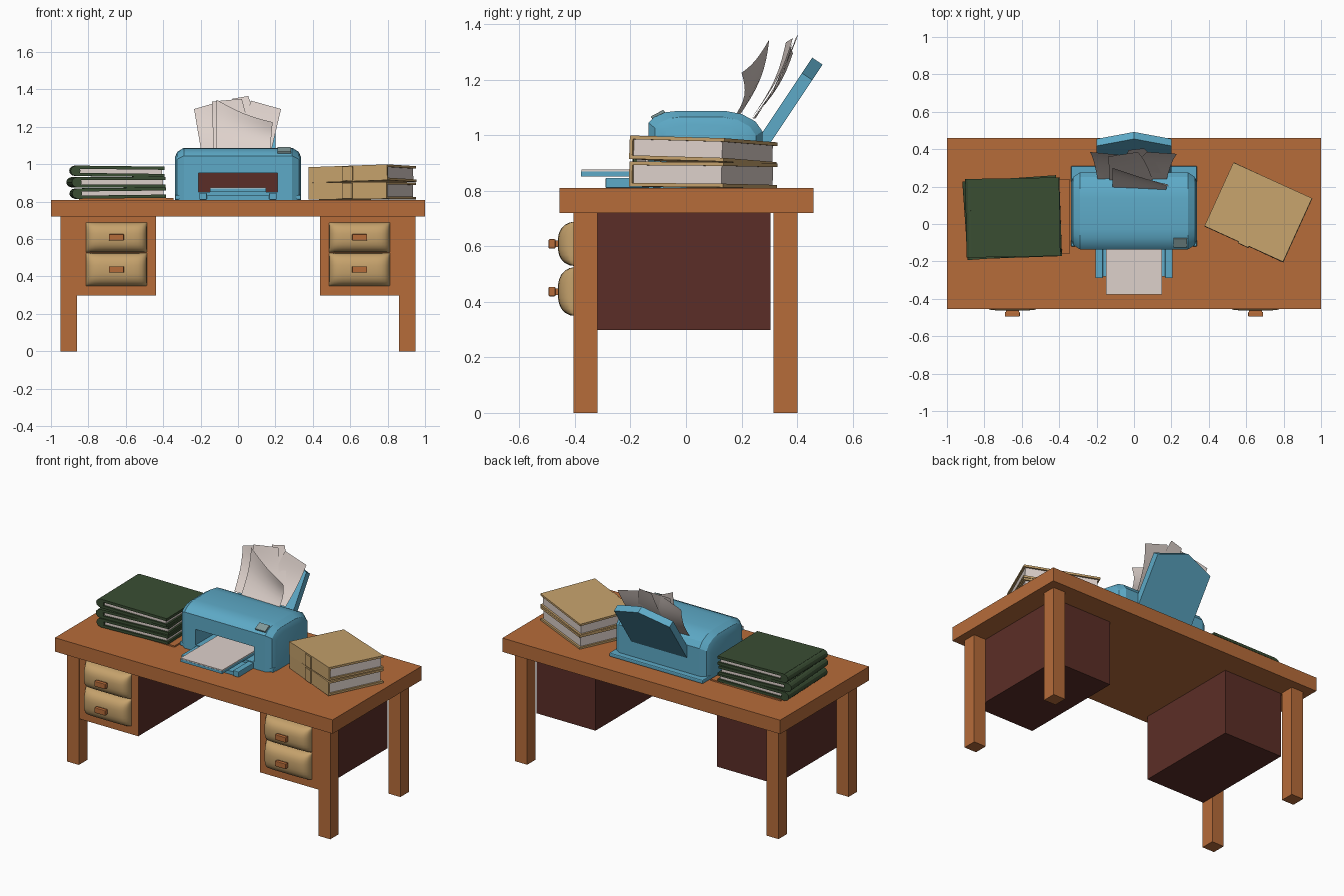
import bpy, bmesh, math
from mathutils import Vector, Matrix

if "Cube" in bpy.data.objects:
    bpy.data.objects.remove(bpy.data.objects["Cube"])


def material(name, *rgb):
    m = bpy.data.materials.new(name)
    m.diffuse_color = (*rgb, 1)
    m.use_nodes = True
    m.node_tree.nodes["Principled BSDF"].inputs["Base Color"].default_value = m.diffuse_color
    return m


WOOD = material("orange wood", 0.47, 0.15, 0.042)
BROWN = material("dark brown", 0.105, 0.027, 0.02)
BEIGE = material("beige", 0.56, 0.36, 0.15)
GREEN = material("dark green", 0.042, 0.075, 0.033)
BLUE = material("printer blue", 0.11, 0.40, 0.57)
PAPER = material("paper", 0.73, 0.64, 0.60)
GREY = material("button grey", 0.22, 0.32, 0.32)


def finish(name, bm, mats, smooth=None):
    bmesh.ops.recalc_face_normals(bm, faces=bm.faces)
    me = bpy.data.meshes.new(name)
    bm.to_mesh(me)
    bm.free()
    for m in mats:
        me.materials.append(m)
    ob = bpy.data.objects.new(name, me)
    bpy.context.collection.objects.link(ob)
    if smooth:
        bpy.ops.object.select_all(action='DESELECT')
        ob.select_set(True)
        bpy.context.view_layer.objects.active = ob
        bpy.ops.object.shade_smooth_by_angle(angle=math.radians(smooth))
    return ob


def add_box(bm, lo, hi, mat=0):
    lo, hi = Vector(lo), Vector(hi)
    mtx = Matrix.Translation((lo + hi) / 2) @ Matrix.Diagonal((*(hi - lo), 1))
    geo = bmesh.ops.create_cube(bm, size=1, matrix=mtx)
    for f in {f for v in geo["verts"] for f in v.link_faces}:
        f.material_index = mat


def box(name, lo, hi, mat, bevel=0):
    bm = bmesh.new()
    add_box(bm, lo, hi)
    if bevel:
        bmesh.ops.bevel(bm, geom=bm.edges[:], offset=bevel, segments=2,
                        profile=0.5, affect='EDGES')
    return finish(name, bm, [mat])


def grid(name, func, nu, nv, mat):
    """Smooth sheet from func(u, v), both in 0..1."""
    bm = bmesh.new()
    rows = [[bm.verts.new(func(i / nu, j / nv)) for i in range(nu + 1)] for j in range(nv + 1)]
    for a, b in zip(rows, rows[1:]):
        for i in range(nu):
            bm.faces.new((a[i], a[i + 1], b[i + 1], b[i]))
    return finish(name, bm, [mat], 60)


# Desk top and legs
box("desk_top", (-1, -0.455, 0.72), (1, 0.46, 0.81), WOOD)
for sx, side in ((-1, "left"), (1, "right")):
    for y, end in ((-0.405, "front"), (0.315, "back")):
        x = sx * 0.905
        box(f"{end}_{side}_leg", (x - 0.043, y, 0), (x + 0.043, y + 0.087, 0.72), WOOD)

    # Drawer pedestal with a wooden front
    c = sx * 0.65
    ped = box(f"{side}_pedestal", (c - 0.212, -0.40, 0.298), (c + 0.212, 0.305, 0.72), BROWN)
    ped.data.materials.append(WOOD)
    for p in ped.data.polygons:
        p.material_index = int(p.normal.y < -0.5)

    # Cushioned drawers with handles
    for n, (z, h) in enumerate(((0.437, 0.088), (0.609, 0.08))):
        def cushion(u, v):
            a, b = -math.cos(math.pi * u), -math.cos(math.pi * v)
            d = 0.062 * max(0, 1 - abs(a) ** 7) ** 0.5 * max(0, 1 - abs(b) ** 2.8) ** 0.5
            return (c + 0.163 * a, -0.40 - d, z + h * b)
        grid(f"{side}_drawer_{n}", cushion, 16, 12, BEIGE)
        box(f"{side}_handle_stem_{n}", (c - 0.034, -0.475, z - 0.012),
            (c + 0.034, -0.45, z + 0.012), WOOD)
        box(f"{side}_handle_{n}", (c - 0.04, -0.495, z - 0.017),
            (c + 0.04, -0.47, z + 0.017), WOOD, 0.004)

# Printer body: side profile lofted across x with shrunken ends
profile = [(-0.135, 0.81), (-0.135, 1.045), (-0.115, 1.065), (-0.075, 1.083), (-0.03, 1.088),
           (0.14, 1.088), (0.20, 1.077), (0.25, 1.05), (0.275, 1.015), (0.275, 0.81)]
bm = bmesh.new()
rings = []
for x, inset in ((-0.337, 0.05), (-0.325, 0.022), (-0.29, 0), (0.29, 0), (0.325, 0.022), (0.337, 0.05)):
    rings.append([bm.verts.new((x, 0.07 + (y - 0.07) * (1 - inset / 0.2),
                                0.81 + (z - 0.81) * (1 - inset / 0.28))) for y, z in profile])
for a, b in zip(rings, rings[1:]):
    for i in range(len(profile)):
        j = (i + 1) % len(profile)
        bm.faces.new((a[i], a[j], b[j], b[i]))
bm.faces.new(rings[0])
bm.faces.new(rings[-1])
body = finish("printer_body", bm, [BLUE, BROWN])

# Paper slot cut into the front, with a dark back wall
cutter = box("slot_cutter", (-0.21, -0.3, 0.852), (0.21, 0.06, 0.953), BLUE)
cutter.hide_render = True
mod = body.modifiers.new("slot", 'BOOLEAN')
mod.operation, mod.solver, mod.object = 'DIFFERENCE', 'EXACT', cutter
bpy.ops.object.select_all(action='DESELECT')
body.select_set(True)
bpy.context.view_layer.objects.active = body
bpy.ops.object.modifier_apply(modifier=mod.name)
bpy.data.objects.remove(cutter)
for p in body.data.polygons:
    p.material_index = int(abs(p.center.y - 0.06) < 0.002 and p.normal.y < -0.9)
bpy.ops.object.shade_smooth_by_angle(angle=math.radians(25))

# Printer base, output tray and button
box("printer_base", (-0.337, -0.12, 0.81), (0.337, 0.31, 0.835), BLUE, 0.006)
box("tray_base", (-0.19, -0.28, 0.81), (0.19, -0.10, 0.832), BLUE)
for s, side in ((-1, "left"), (1, "right")):
    box(f"{side}_tray_arm", (s * 0.187 - 0.02, -0.29, 0.81), (s * 0.187 + 0.02, -0.10, 0.847), BLUE, 0.004)
box("tray_slide", (-0.15, -0.378, 0.852), (0.15, 0.05, 0.869), BLUE)
box("printed_paper", (-0.15, -0.377, 0.869), (0.15, 0.05, 0.876), PAPER)
button = box("button", (-0.037, -0.026, -0.008), (0.037, 0.026, 0.008), GREY, 0.003)
button.location = (0.247, -0.1, 1.073)
button.rotation_euler.x = math.radians(28)

# Pointed paper support leaning back
d, n, o = Vector((0, 0.555, 0.832)), Vector((0, 0.832, -0.555)), Vector((0, 0.266, 0.997))
outline = [(-0.2, -0.05), (0.2, -0.05), (0.2, 0.273), (0, 0.34), (-0.2, 0.273)]
bm = bmesh.new()
face = bm.faces.new([bm.verts.new(o + d * s + Vector((x, 0, 0))) for x, s in outline])
ext = bmesh.ops.extrude_face_region(bm, geom=[face])
bmesh.ops.translate(bm, vec=n * 0.045, verts=[v for v in ext["geom"] if isinstance(v, bmesh.types.BMVert)])
finish("paper_support", bm, [BLUE])

# Fanned sheets: corners bottom left, bottom right, top right, top left, then sag
sheets = [
    ((-0.195, 0.24, 1.06), (0.02, 0.25, 1.06), (-0.08, 0.37, 1.34), (-0.235, 0.385, 1.295), 0.02),
    ((-0.13, 0.235, 1.06), (0.10, 0.235, 1.06), (0.02, 0.385, 1.35), (-0.14, 0.36, 1.335), 0.02),
    ((-0.07, 0.245, 1.06), (0.16, 0.245, 1.06), (0.055, 0.405, 1.365), (-0.03, 0.395, 1.35), 0.015),
    ((-0.03, 0.24, 1.06), (0.175, 0.24, 1.06), (0.23, 0.375, 1.295), (0.07, 0.385, 1.34), 0.02),
    ((-0.115, 0.185, 1.06), (0.17, 0.17, 1.06), (0.185, 0.20, 1.225), (-0.115, 0.30, 1.345), 0.025),
]
for k, (*corners, sag) in enumerate(sheets):
    p, q, r, t = map(Vector, corners)

    def sheet(u, v):
        pt = p.lerp(q, u).lerp(t.lerp(r, u), v)
        bend = math.sin(math.pi * v)
        return pt + Vector((0, sag * bend, -sag * 0.6 * math.sin(math.pi * u) * v * (k == 4)))
    grid(f"loose_sheet_{k}", sheet, 8, 8, PAPER)


# Books: two covers, page block and a spine on local -x
def book(name, loc, size, rot, cover, board, round_spine=False):
    w, l, h = (s / 2 for s in size)
    bm = bmesh.new()
    for s in (-1, 1):
        z = s * (h - board / 2)
        add_box(bm, (-w, -l, z - board / 2), (w, l, z + board / 2))
    add_box(bm, (-w + 0.01, -l + 0.012, -h + board), (w - 0.012, l - 0.012, h - board), 1)
    if round_spine:
        mtx = Matrix.Translation((-w, 0, 0)) @ Matrix.Rotation(math.pi / 2, 4, 'X')
        bmesh.ops.create_cone(bm, cap_ends=True, segments=12, radius1=h * 0.95, radius2=h * 0.95,
                              depth=2 * l, matrix=mtx)
    else:
        add_box(bm, (-w, -l, -h), (-w + 0.012, l, h))
        add_box(bm, (-w - 0.008, -0.03, -h + 0.004), (-w, 0.03, h - 0.004))
    ob = finish(name, bm, [cover, PAPER])
    ob.location = loc
    ob.rotation_euler = rot


rad = math.radians
book("lower_beige_book", (0.665, 0.062, 0.857), (0.374, 0.46, 0.09), (-0.01, 0.008, rad(65)), BEIGE, 0.013)
book("upper_beige_book", (0.665, 0.062, 0.945), (0.374, 0.462, 0.084), (-0.033, 0.026, rad(65.5)), BEIGE, 0.013)
for i, (x, y, a) in enumerate(((-0.63, 0.03, 2), (-0.64, 0.035, 4), (-0.635, 0.035, 1))):
    book(f"green_binder_{i}", (x, y, 0.846 + 0.058 * i), (0.475, 0.42, 0.056),
         (0, 0.012 * (i - 1), rad(a)), GREEN, 0.017, True)

# Thin folder under the binders
box("orange_folder", (-0.85, -0.16, 0.81), (-0.345, 0.24, 0.819), WOOD)
